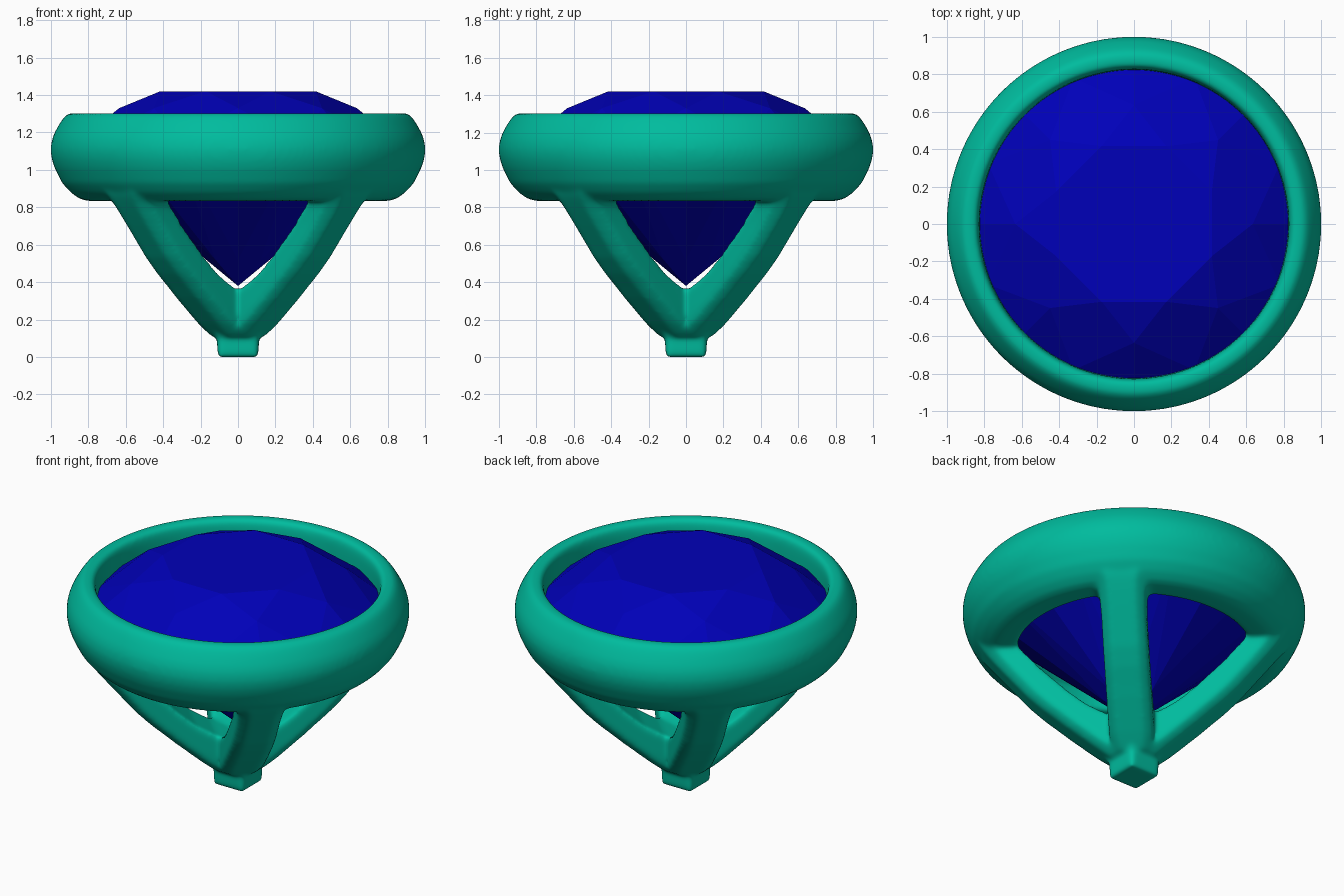
import bpy, bmesh, math
from mathutils import Vector

if "Cube" in bpy.data.objects:
    bpy.data.objects.remove(bpy.data.objects["Cube"])


def material(name, color):
    m = bpy.data.materials.new(name)
    m.diffuse_color = color
    m.use_nodes = True
    m.node_tree.nodes["Principled BSDF"].inputs["Base Color"].default_value = m.diffuse_color
    return m


METAL = material("green_metal", (0.0, 0.50, 0.34, 1))
GEM = material("blue_gem", (0.0, 0.0, 0.48, 1))


def finish(name, bm, mat):
    bmesh.ops.recalc_face_normals(bm, faces=bm.faces)
    me = bpy.data.meshes.new(name)
    bm.to_mesh(me)
    bm.free()
    ob = bpy.data.objects.new(name, me)
    bpy.context.collection.objects.link(ob)
    me.materials.append(mat)
    return ob


def polar(r, a, z):
    return Vector((r * math.cos(a), r * math.sin(a), z))


def bridge(bm, loops, closed):
    pairs = list(zip(loops, loops[1:] + loops[:1])) if closed else list(zip(loops, loops[1:]))
    for a, b in pairs:
        n = len(a)
        for i in range(n):
            bm.faces.new((a[i], a[(i + 1) % n], b[(i + 1) % n], b[i]))
    if not closed:
        bm.faces.new(loops[0])
        bm.faces.new(loops[-1])


metal_parts = []

# Bezel: rounded ring profile (radius, z) turned around z
profile = [(0.70, 0.834), (0.80, 0.834), (0.845, 0.845), (0.895, 0.88), (0.94, 0.93),
           (0.98, 1.01), (0.996, 1.06), (1.002, 1.11), (0.995, 1.16), (0.98, 1.20), (0.955, 1.245),
           (0.93, 1.282), (0.91, 1.299), (0.885, 1.305), (0.855, 1.303), (0.836, 1.29), (0.828, 1.25),
           (0.825, 1.20), (0.822, 1.12), (0.80, 1.08), (0.70, 0.96), (0.68, 0.87), (0.685, 0.845)]
bm = bmesh.new()
SEG = 128
rings = [[bm.verts.new(polar(r, 2 * math.pi * i / SEG, z)) for r, z in profile] for i in range(SEG)]
bridge(bm, rings, True)
metal_parts.append(finish("setting", bm, METAL))

# Prongs: four curved arms on the diagonals, crowned on the outside;
# rows of inner radius, outer radius, z, half width
rows = [(-0.05, 0.08, 0.11, 0.11), (-0.05, 0.12, 0.14, 0.12), (-0.05, 0.17, 0.18, 0.13),
        (-0.05, 0.27, 0.265, 0.132), (-0.03, 0.335, 0.32, 0.132), (0.145, 0.39, 0.37, 0.132),
        (0.27, 0.475, 0.445, 0.132), (0.37, 0.56, 0.53, 0.132), (0.46, 0.635, 0.62, 0.132),
        (0.55, 0.71, 0.71, 0.132), (0.62, 0.775, 0.79, 0.136), (0.66, 0.81, 0.835, 0.145),
        (0.69, 0.83, 0.862, 0.16), (0.74, 0.85, 0.90, 0.17)]
for q in range(4):
    a = (q + 0.5) * math.pi / 2
    out, side = polar(1, a, 0), polar(1, a + math.pi / 2, 0)
    bm = bmesh.new()
    loops = []
    for ri, ro, z, w in rows:
        up = Vector((0, 0, z))
        crown = ro + 0.055
        loops.append([bm.verts.new(out * r + side * s * w + up)
                      for r, s in ((ri, -1), (ro, -1), (crown, -0.6), (crown, 0.6), (ro, 1), (ri, 1))])
    bridge(bm, loops, False)
    metal_parts.append(finish("prong", bm, METAL))

# Foot: small square block under the prongs
bm = bmesh.new()
loops = [[bm.verts.new((x * h, y * h, z)) for x, y in ((-1, -1), (1, -1), (1, 1), (-1, 1))]
         for h, z in ((0.108, 0), (0.112, 0.09), (0.115, 0.18))]
bridge(bm, loops, False)
metal_parts.append(finish("foot", bm, METAL))

# Fuse the metal into one cast piece with soft fillets
bpy.ops.object.select_all(action="DESELECT")
for ob in metal_parts:
    ob.select_set(True)
setting = bpy.context.view_layer.objects.active = metal_parts[0]
bpy.ops.object.join()
fuse = setting.modifiers.new("fuse", "REMESH")
fuse.mode, fuse.voxel_size, fuse.use_smooth_shade = "VOXEL", 0.0125, True
soften = setting.modifiers.new("soften", "SMOOTH")
soften.factor, soften.iterations = 0.5, 18

# Gem: round brilliant cut with eight-fold facets
bm = bmesh.new()
step = math.pi / 4


def eight(r, z, offset):
    return [bm.verts.new(polar(r, (k + offset) * step, z)) for k in range(8)]


table = eight(0.45, 1.42, 0.5)
star = eight(0.635, 1.33, 0)
top_a, top_b = eight(0.845, 1.16, 0), eight(0.845, 1.16, 0.5)
low_a, low_b = eight(0.845, 1.12, 0), eight(0.845, 1.12, 0.5)
lower = eight(0.17, 0.52, 0)
culet = bm.verts.new((0, 0, 0.38))
bm.faces.new(table)
for k in range(8):
    n, p = (k + 1) % 8, k - 1
    bm.faces.new((table[p], star[k], table[k]))
    bm.faces.new((table[k], star[k], top_b[k], star[n]))
    bm.faces.new((star[k], top_a[k], top_b[k]))
    bm.faces.new((star[k], top_b[p], top_a[k]))
    bm.faces.new((top_a[k], low_a[k], low_b[k], top_b[k]))
    bm.faces.new((top_b[p], low_b[p], low_a[k], top_a[k]))
    bm.faces.new((lower[k], low_b[k], low_a[k]))
    bm.faces.new((lower[k], low_a[k], low_b[p]))
    bm.faces.new((culet, lower[n], low_b[k], lower[k]))
finish("gem", bm, GEM)
